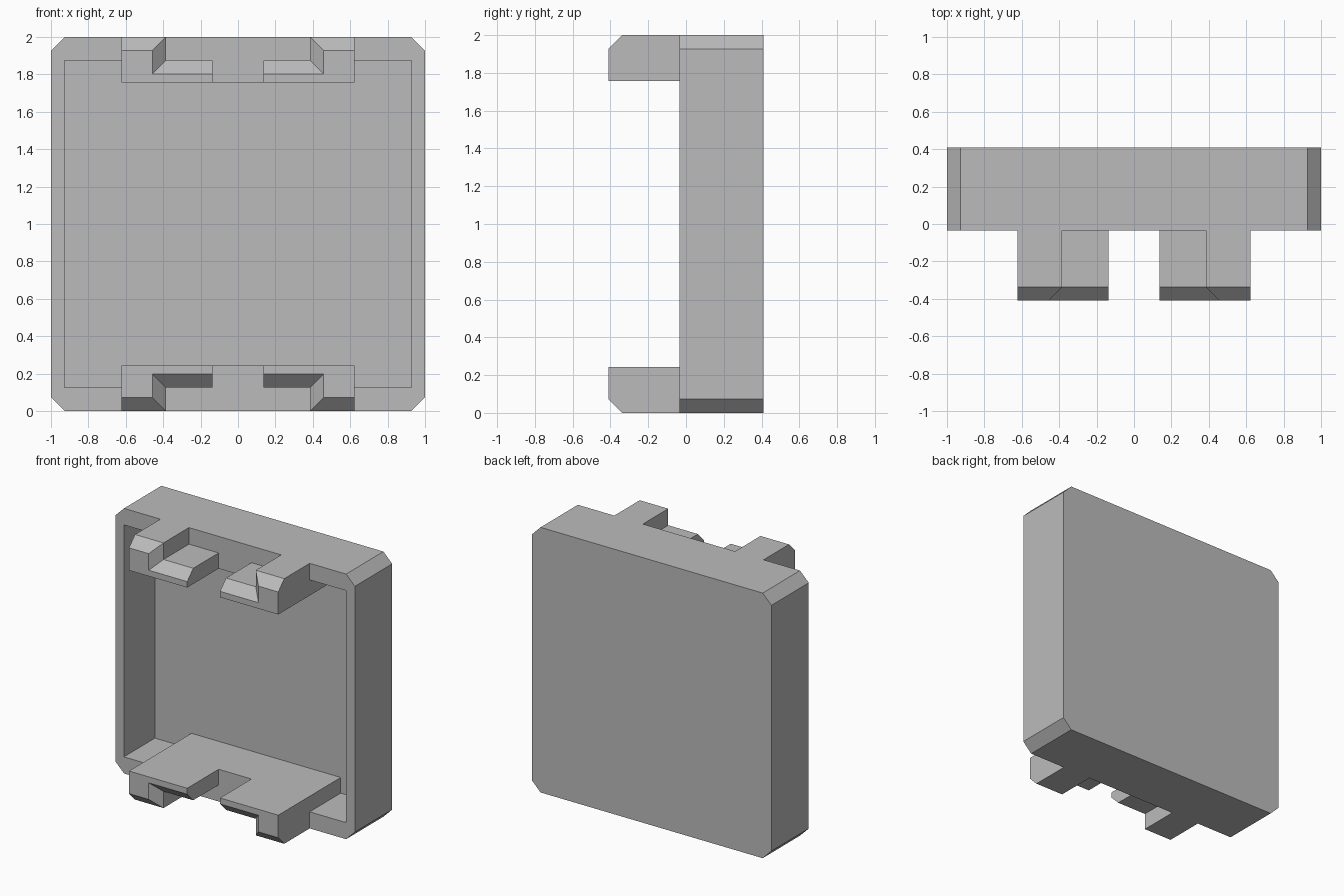
import bpy, bmesh

cube = bpy.data.objects.get("Cube")
if cube:
    bpy.data.objects.remove(cube, do_unlink=True)

grey = bpy.data.materials.new("plain_grey")
grey.use_nodes = True
COLOUR = (0.5, 0.5, 0.5, 1)
grey.diffuse_color = COLOUR
grey.node_tree.nodes["Principled BSDF"].inputs["Base Color"].default_value = COLOUR

BACK, FLOOR, RIM, SLOPE, TIP = 0.41, 0.335, -0.035, -0.338, -0.41
CH = 0.073          # chamfer size
WALL = 0.125        # top and bottom wall thickness
SIDE = 0.928        # inner half width
ARM, NOTCH, GAP, CLIP = 0.623, 0.385, 0.137, 0.243


def loft(name, sections, cap_start=True, cap_end=True, sx=1, flip=False):
    """Join (y, [(x, z)...]) outlines; optionally mirror in x or top to bottom."""
    bm = bmesh.new()
    rings = [[bm.verts.new((sx * x, y, 2 - z if flip else z)) for x, z in pts]
             for y, pts in sections]
    for a, b in zip(rings, rings[1:]):
        for i in range(len(a)):
            j = (i + 1) % len(a)
            bm.faces.new((a[i], a[j], b[j], b[i]))
    if cap_start:
        bm.faces.new(rings[0])
    if cap_end:
        bm.faces.new(rings[-1])
    bmesh.ops.recalc_face_normals(bm, faces=bm.faces)
    mesh = bpy.data.meshes.new(name)
    bm.to_mesh(mesh)
    bm.free()
    mesh.materials.append(grey)
    obj = bpy.data.objects.new(name, mesh)
    bpy.context.collection.objects.link(obj)
    return obj


def rect(x, z0, z1):
    return [(-x, z0), (x, z0), (x, z1), (-x, z1)]


# Tray: chamfered square, hollowed from the front
c = 1 - CH
outline = [(-c, 0), (c, 0), (1, CH), (1, 2 - CH),
           (c, 2), (-c, 2), (-1, 2 - CH), (-1, CH)]
tray = loft("tray", [(BACK, outline), (RIM, outline)])
opening = rect(SIDE, WALL, 2 - WALL)
cutter = loft("tray_cutter", [(FLOOR, opening), (RIM - 0.1, opening)])
cut = tray.modifiers.new("hollow", "BOOLEAN")
cut.operation, cut.solver, cut.object = "DIFFERENCE", "EXACT", cutter
cutter.hide_render = True
cutter.hide_set(True)

# Clips: L-shaped prongs with a mitred chamfer around the outer front edge
root = [(ARM, 0), (NOTCH, 0), (NOTCH, WALL), (GAP, WALL), (GAP, CLIP), (ARM, CLIP)]
tip = [(ARM, CH), (NOTCH + CH, CH), (NOTCH + CH, WALL + CH),
       (GAP, WALL + CH), (GAP, CLIP), (ARM, CLIP)]
for level, flip in (("bottom", False), ("top", True)):
    shelf = rect(ARM, WALL, CLIP)
    loft(level + "_shelf", [(FLOOR, shelf), (RIM, shelf)], cap_start=False, flip=flip)
    for side, sx in (("left", 1), ("right", -1)):
        loft(f"{level}_{side}_clip", [(RIM, root), (SLOPE, root), (TIP, tip)],
             cap_start=False, sx=sx, flip=flip)
